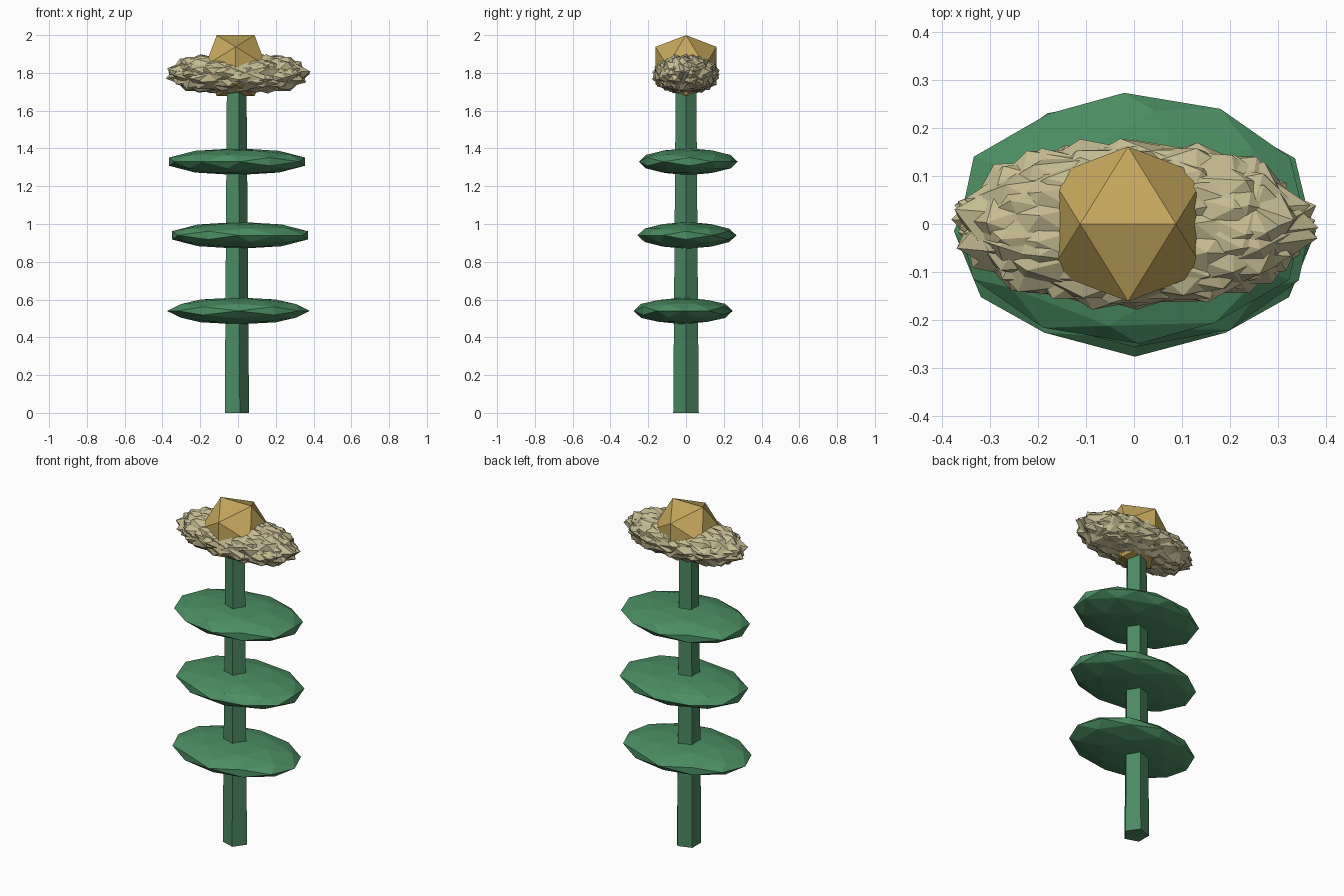
import bpy, math, random
from mathutils import Matrix, Vector

if "Cube" in bpy.data.objects:
    bpy.data.objects.remove(bpy.data.objects["Cube"])

random.seed(4)
CX = -0.0125


def material(name, rgb):
    m = bpy.data.materials.new(name)
    m.diffuse_color = (*rgb, 1)
    m.use_nodes = True
    m.node_tree.nodes["Principled BSDF"].inputs["Base Color"].default_value = m.diffuse_color
    return m


STEM = material("stem green", (0.07, 0.25, 0.12))
LEAF = material("leaf green", (0.07, 0.27, 0.12))
PETAL = material("cream", (0.56, 0.50, 0.29))
CENTRE = material("gold", (0.56, 0.39, 0.11))


def ico(name, loc, size, mat, sub=1, rot=Matrix.Identity(4)):
    """Faceted ball: turned first, then stretched to the half sizes."""
    bpy.ops.mesh.primitive_ico_sphere_add(subdivisions=sub, radius=1)
    ob = bpy.context.object
    ob.name = name
    ob.data.transform(Matrix.Translation(loc) @ Matrix.Diagonal((*size, 1)) @ rot)
    ob.data.materials.append(mat)
    return ob


# Edge-up orientation of the icosahedron
EDGE_UP = Matrix.Rotation(-math.radians(31.72), 4, 'Y')

# Stem: tapered five-sided post with a corner towards +x
bpy.ops.mesh.primitive_cone_add(vertices=5, radius1=0.071, radius2=0.057, depth=1.8)
stem = bpy.context.object
stem.name = "stem"
corner = max(stem.data.vertices, key=lambda v: v.co.y).co
turn = -math.atan2(corner.y, corner.x)
stem.data.transform(Matrix.Translation((CX, 0, 0.9)) @ Matrix.Rotation(turn, 4, 'Z'))
stem.data.materials.append(STEM)

# Leaves: three flattened discs
for i, (x, y, z) in enumerate([(0.002, -0.015, 0.54), (0.01, 0.005, 0.94), (-0.005, 0.012, 1.33)]):
    ico(f"leaf_{i + 1}", (x, y, z), (0.378, 0.262, 0.071), LEAF, 2,
        Matrix.Rotation(i * 2.1, 4, 'Z') @ EDGE_UP)

# Petals: overlapping faceted shards around a narrow ring
N = 40
for i in range(N):
    a = 2 * math.pi * i / N
    rot = Matrix.Rotation(i * 2.4, 4, 'X') @ Matrix.Rotation(random.uniform(-0.5, 0.5), 4, 'Z') @ EDGE_UP
    ico(f"petal_{i + 1}", (0.16 * math.cos(a), 0.05 * math.sin(a), 1.795),
        (0.23, 0.135, 0.106), PETAL, 1, rot)

# Flower centre: plain icosahedron
ico("flower_centre", (CX, 0, 1.838), (0.19, 0.19, 0.19), CENTRE, 1, EDGE_UP)
